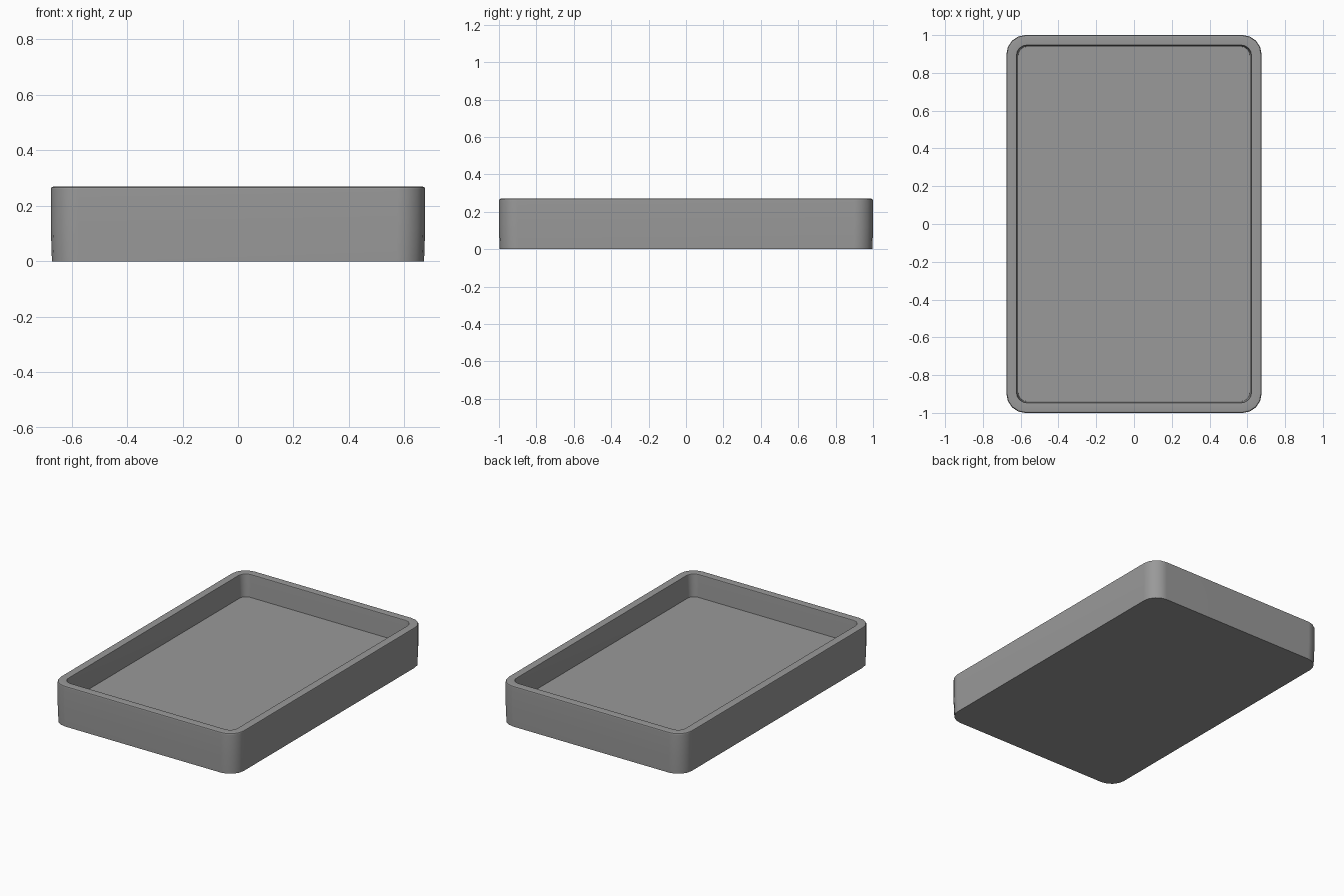
import bpy, bmesh, math

if "Cube" in bpy.data.objects:
    bpy.data.objects.remove(bpy.data.objects["Cube"])

SEG = 4  # segments per rounded corner


def ring(bm, hx, hy, r, z):
    """Rounded rectangle loop of vertices at height z."""
    verts = []
    for i, (sx, sy) in enumerate([(1, 1), (-1, 1), (-1, -1), (1, -1)]):
        for k in range(SEG + 1):
            a = math.pi / 2 * (i + k / SEG)
            verts.append(bm.verts.new((sx * (hx - r) + r * math.cos(a),
                                       sy * (hy - r) + r * math.sin(a), z)))
    return verts


# Tray section, from underside up the outside, over the rim, down to the floor
section = [  # half width, half length, corner radius, height
    (0.671, 0.997, 0.100, 0.0),
    (0.675, 1.000, 0.100, 0.12),
    (0.675, 1.000, 0.100, 0.260),
    (0.672, 0.997, 0.098, 0.267),
    (0.665, 0.990, 0.092, 0.270),
    (0.627, 0.952, 0.058, 0.270),
    (0.622, 0.947, 0.054, 0.268),
    (0.620, 0.945, 0.052, 0.263),
    (0.613, 0.939, 0.045, 0.120),
]

bm = bmesh.new()
rings = [ring(bm, *s) for s in section]
n = len(rings[0])
for lo, hi in zip(rings, rings[1:]):
    for i in range(n):
        j = (i + 1) % n
        bm.faces.new((lo[i], lo[j], hi[j], hi[i]))

# Underside and inner floor
bm.faces.new(rings[0][::-1])
bm.faces.new(rings[-1])
bmesh.ops.recalc_face_normals(bm, faces=bm.faces)

mesh = bpy.data.meshes.new("tray")
bm.to_mesh(mesh)
bm.free()
tray = bpy.data.objects.new("tray", mesh)
bpy.context.collection.objects.link(tray)

# Dark grey finish
grey = bpy.data.materials.new("dark_grey")
grey.diffuse_color = (0.32, 0.32, 0.32, 1)
grey.use_nodes = True
grey.node_tree.nodes["Principled BSDF"].inputs["Base Color"].default_value = grey.diffuse_color
mesh.materials.append(grey)

# Smooth corners, crisp floor edges
bpy.context.view_layer.objects.active = tray
tray.select_set(True)
bpy.ops.object.shade_smooth_by_angle(angle=math.radians(40))

# Keep flat faces evenly shaded next to the small rim rounding
weighted = tray.modifiers.new("weighted_normals", "WEIGHTED_NORMAL")
weighted.keep_sharp = True
